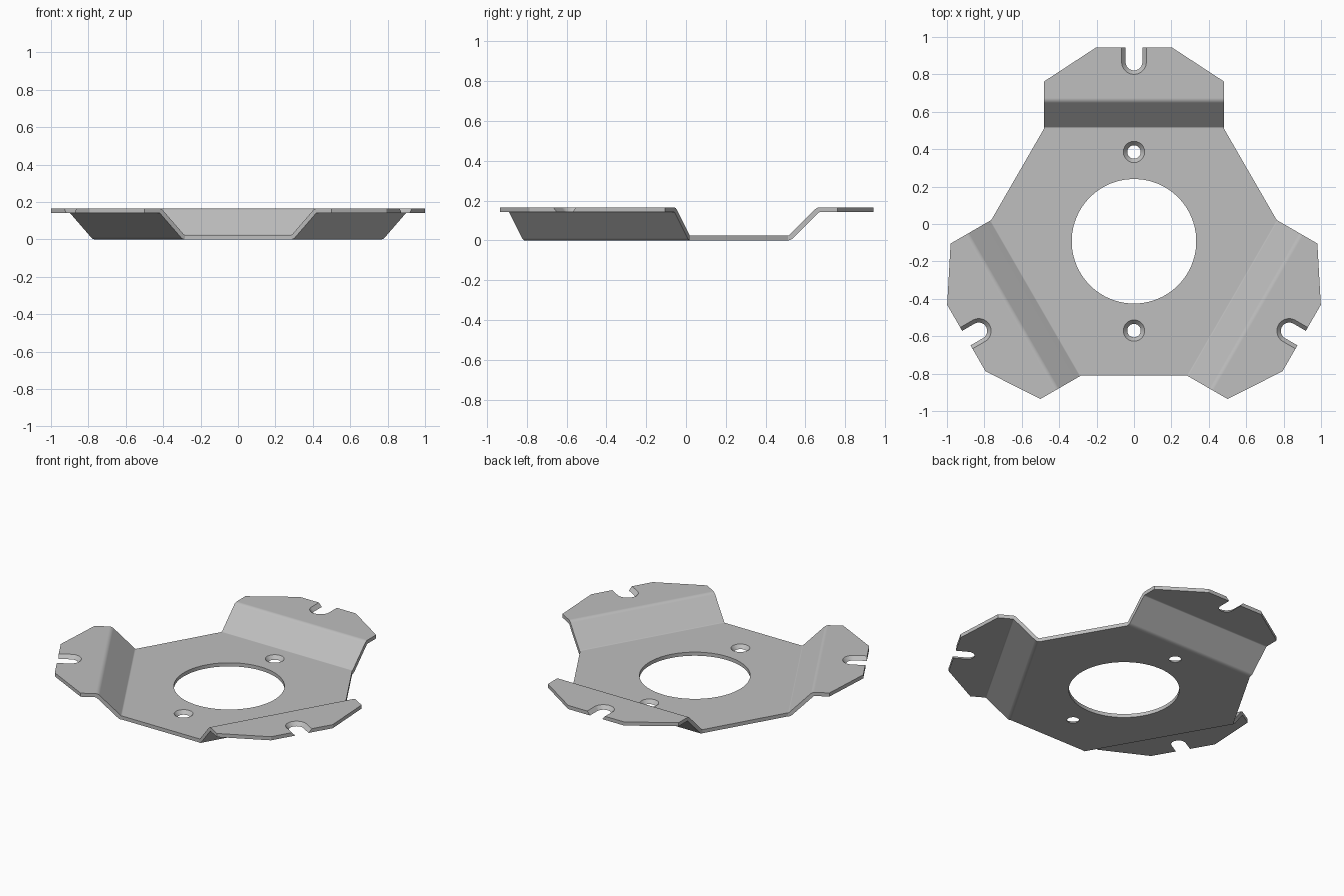
import bpy, bmesh
from math import sin, cos, pi, radians
from mathutils import Matrix, Vector

if "Cube" in bpy.data.objects:
    bpy.data.objects.remove(bpy.data.objects["Cube"], do_unlink=True)

T, H = 0.024, 0.166            # sheet thickness, overall height
R_IN = 0.012                   # inside bend radius
R_OUT = R_IN + T
HALF = 0.48                    # half width of an arm
FOLD = 0.604                   # distance from hub centre to the fold
CENTRE = Vector((0, -0.0925, 0))
BEND_STEPS = 5


def arm_rows():
    """Rows (half width, bottom r, bottom z, top r, top z) from hub to tip."""
    rows = []
    angles = [radians(45) * i / BEND_STEPS for i in range(BEND_STEPS + 1)]
    for a in angles:
        z = T + R_IN
        rows.append((HALF, FOLD + R_OUT * sin(a), z - R_OUT * cos(a),
                     FOLD + R_IN * sin(a), z - R_IN * cos(a)))
    s, c = sin(pi / 4), cos(pi / 4)
    end = FOLD + (R_IN + R_OUT) * (s + c - 1) + H - T
    for a in reversed(angles):
        z = H - R_OUT
        rows.append((HALF, end - R_IN * sin(a), z + R_IN * cos(a),
                     end - R_OUT * sin(a), z + R_OUT * cos(a)))
    for half, r in ((HALF, 0.855), (0.205, 1.035)):
        rows.append((half, r, H - T, r, H))
    return rows


def placed(angle):
    return Matrix.Translation(CENTRE) @ Matrix.Rotation(angle, 4, "Z")


def make_object(name, bm):
    bmesh.ops.recalc_face_normals(bm, faces=bm.faces)
    mesh = bpy.data.meshes.new(name)
    bm.to_mesh(mesh)
    bm.free()
    obj = bpy.data.objects.new(name, mesh)
    bpy.context.collection.objects.link(obj)
    return obj


# Folded sheet: a six-sided hub with three raised arms
bm = bmesh.new()
hub_bottom, hub_top = [], []
for k in range(3):
    place = placed(radians(90 + 120 * k))
    rings = []
    for half, rb, zb, rt, zt in arm_rows():
        corners = ((rb, -half, zb), (rb, half, zb), (rt, half, zt), (rt, -half, zt))
        rings.append([bm.verts.new(place @ Vector(p)) for p in corners])
    for a, b in zip(rings, rings[1:]):
        for i in range(4):
            j = (i + 1) % 4
            bm.faces.new((a[i], a[j], b[j], b[i]))
    bm.faces.new(rings[-1])
    hub_bottom += rings[0][:2]
    hub_top += [rings[0][3], rings[0][2]]
bm.faces.new(hub_bottom)
bm.faces.new(hub_top)
for i in (1, 3, 5):
    j = (i + 1) % 6
    bm.faces.new((hub_bottom[i], hub_bottom[j], hub_top[j], hub_top[i]))
plate = make_object("mounting_plate", bm)


def add_cutter(bm, place, r, z_low, low, high, length=0.0, n=32):
    """Tapered round or slot cutter: radius low at z_low, high one thickness up."""
    slope = (high - low) / T
    rings = []
    for dz in (-0.01, T + 0.01):
        rad = low + slope * dz
        ring = []
        for i in range(n):
            a = 2 * pi * (i + 0.5) / n
            x = r + rad * cos(a) + (length if cos(a) > 0 else 0)
            ring.append(bm.verts.new(place @ Vector((x, rad * sin(a), z_low + dz))))
        rings.append(ring)
    for i in range(n):
        j = (i + 1) % n
        bm.faces.new((rings[0][i], rings[0][j], rings[1][j], rings[1][i]))
    for ring in rings:
        bm.faces.new(ring)


# Centre opening, two countersunk holes and a tapered slot in each arm
bm = bmesh.new()
add_cutter(bm, placed(0), 0, 0, 0.333, 0.333, n=72)
for angle in (90, -90):
    add_cutter(bm, placed(radians(angle)), 0.4775, 0, 0.036, 0.057)
for k in range(3):
    add_cutter(bm, placed(radians(90 + 120 * k)), 0.9585, H - T, 0.045, 0.066, 0.2)
cutter = make_object("hole_cutter", bm)
cutter.hide_render = True

bpy.ops.object.select_all(action="DESELECT")
bpy.context.view_layer.objects.active = plate
plate.select_set(True)
cut = plate.modifiers.new("holes", "BOOLEAN")
cut.operation = "DIFFERENCE"
cut.solver = "EXACT"
cut.object = cutter
bpy.ops.object.modifier_apply(modifier=cut.name)
bpy.data.objects.remove(cutter, do_unlink=True)

# Smooth bends, flat panels
bpy.ops.object.shade_smooth_by_angle(angle=radians(25))
weighted = plate.modifiers.new("flat_panels", "WEIGHTED_NORMAL")
weighted.keep_sharp = True

# Plain metal colour
metal = bpy.data.materials.new("light_grey_metal")
metal.use_nodes = True
colour = (0.52, 0.52, 0.52, 1)
metal.diffuse_color = colour
metal.node_tree.nodes["Principled BSDF"].inputs["Base Color"].default_value = colour
plate.data.materials.clear()
plate.data.materials.append(metal)
